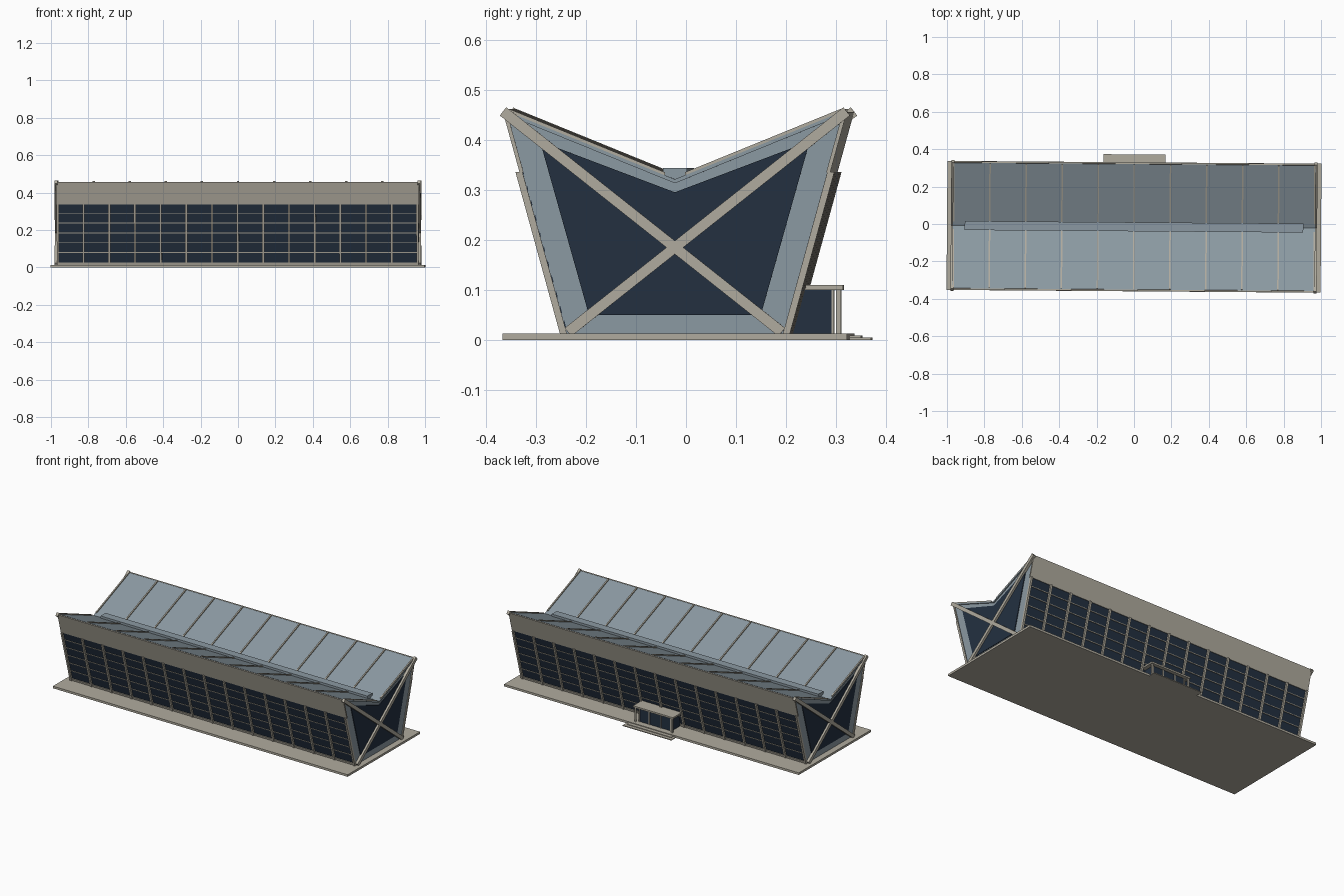
import bpy, bmesh
from mathutils import Matrix, Vector

cube = bpy.data.objects.get("Cube")
if cube:
    bpy.data.objects.remove(cube)


def material(name, rgb):
    lin = [((c / 255 + 0.055) / 1.055) ** 2.4 for c in rgb] + [1.0]
    m = bpy.data.materials.new(name)
    m.use_nodes = True
    m.diffuse_color = lin
    m.node_tree.nodes["Principled BSDF"].inputs["Base Color"].default_value = lin
    return m


CONCRETE = material("warm concrete", (176, 171, 158))
METAL = material("blue grey metal", (139, 153, 162))
GLASS = material("dark glass", (35, 48, 64))

# The whole building sits slightly turned on its site
PLACE = Matrix.Translation((0, -0.015, 0)) @ Matrix.Rotation(-0.0075, 4, 'Z')


def extrude(name, mat, profiles, spans):
    """Extrude each (y, z) profile along every x span, as one object."""
    bm = bmesh.new()
    for profile in profiles:
        for x0, x1 in spans:
            face = bm.faces.new([bm.verts.new((x0, y, z)) for y, z in profile])
            out = bmesh.ops.extrude_face_region(bm, geom=[face], use_keep_orig=True)
            verts = [g for g in out["geom"] if isinstance(g, bmesh.types.BMVert)]
            bmesh.ops.translate(bm, verts=verts, vec=(x1 - x0, 0, 0))
    bmesh.ops.recalc_face_normals(bm, faces=bm.faces)
    mesh = bpy.data.meshes.new(name)
    bm.to_mesh(mesh)
    bm.free()
    mesh.materials.append(mat)
    ob = bpy.data.objects.new(name, mesh)
    ob.matrix_world = PLACE
    bpy.context.collection.objects.link(ob)
    return ob


def rect(y0, y1, z0, z1):
    return [(y0, z0), (y1, z0), (y1, z1), (y0, z1)]


def wall_y(z):
    return 0.216 + 0.275 * (z - 0.012)


def wall_strip(side, z0, z1, inner, outer):
    """Profile of a strip that follows the leaning long wall."""
    return [(side * (wall_y(z) + d), z)
            for z, d in ((z0, inner), (z0, outer), (z1, outer), (z1, inner))]


def mirrored(half):
    """Close a profile symmetric in y; the first and last half points may be on the axis."""
    return half + [(-y, z) for y, z in reversed(half) if y]


def bars(xs, width):
    return [(x - width / 2, x + width / 2) for x in xs]


END = 0.963
FLOOR = 0.012

# Ground slab and hall body with its valley roof line
extrude("ground_slab", CONCRETE, [rect(-0.345, 0.345, 0, 0.013)], [(-1, 1)])
extrude("hall_body", METAL,
        [mirrored([(0.216, FLOOR), (0.337, 0.453), (0, 0.316)])], [(-END, END)])

# Roof sheets, standing ribs and valley gutter
ROOF_END = 0.97
extrude("roof_sheets", METAL,
        [[(0, 0.314), (s * 0.334, 0.45), (s * 0.334, 0.457), (0, 0.322)] for s in (-1, 1)],
        [(-ROOF_END, ROOF_END)])
extrude("roof_ribs", CONCRETE,
        [[(s * 0.02, 0.328), (s * 0.334, 0.455), (s * 0.332, 0.463), (s * 0.02, 0.336)]
         for s in (-1, 1)],
        bars([i * 0.193 for i in range(-5, 6)], 0.008))
extrude("valley_gutter", METAL, [rect(-0.024, 0.024, 0.32, 0.345)], [(-0.905, 0.905)])

# Long walls: glazing, fascia, sill, mullions and rails
mullion_x = [i * 0.1373 for i in range(-7, 8)]
rail_z = [0.08 + 0.0525 * i for i in range(5)]
for side, label in ((-1, "front"), (1, "back")):
    full = [(-END, END)]
    extrude(label + "_glazing", GLASS, [wall_strip(side, FLOOR, 0.336, -0.002, 0.003)], full)
    extrude(label + "_fascia", CONCRETE, [wall_strip(side, 0.336, 0.457, -0.002, 0.006)],
            [(-ROOF_END, ROOF_END)])
    extrude(label + "_sill", CONCRETE, [wall_strip(side, FLOOR, 0.027, 0, 0.009)], full)
    extrude(label + "_mullions", CONCRETE, [wall_strip(side, FLOOR, 0.337, 0, 0.014)],
            bars(mullion_x, 0.012))
    extrude(label + "_rails", CONCRETE,
            [wall_strip(side, z - 0.002, z + 0.002, 0, 0.007) for z in rail_z], full)

# End walls: framed glass and crossed braces
ends = [(END - 0.001, END + 0.004), (-END - 0.004, -END + 0.001)]
extrude("end_glass", GLASS, [mirrored([(0.172, 0.05), (0.27, 0.398), (0, 0.296)])], ends)


def brace(side):
    a, b = Vector((side * 0.344, 0.458)), Vector((-side * 0.214, 0.016))
    n = (b - a).orthogonal().normalized() * 0.0105
    return [tuple(p) for p in (a + n, a - n, b - n, b + n)]


extrude("end_braces", CONCRETE, [brace(-1), brace(1)],
        [(END, END + 0.016), (-END - 0.016, -END)])

# Entrance porch on the back wall
extrude("porch_glass", GLASS, [rect(0.2, 0.308, FLOOR, 0.1)], [(-0.11, 0.11)])
extrude("porch_canopy", CONCRETE, [rect(0.235, 0.33, 0.1, 0.11)], [(-0.135, 0.135)])
extrude("porch_mullions", CONCRETE, [rect(0.305, 0.312, FLOOR, 0.1)],
        bars([-0.107, -0.04, 0.04, 0.107], 0.006))
extrude("porch_posts", CONCRETE, [rect(0.316, 0.325, FLOOR, 0.1)], bars([-0.125, 0.125], 0.01))
extrude("upper_step", CONCRETE, [rect(0.34, 0.367, 0, 0.009)], [(-0.15, 0.15)])
extrude("lower_step", CONCRETE, [rect(0.34, 0.387, 0, 0.005)], [(-0.165, 0.165)])
